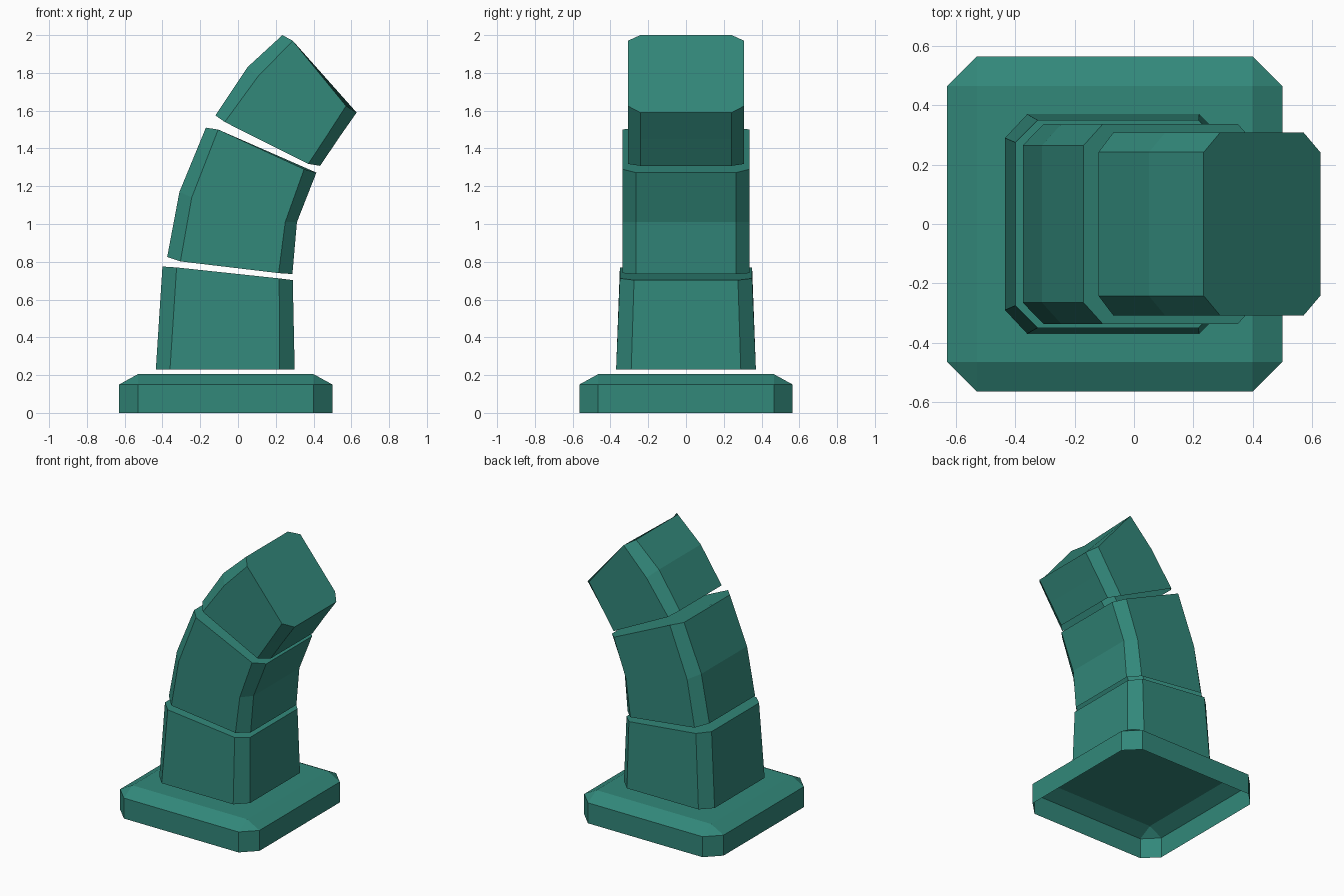
import bpy
import bmesh

if "Cube" in bpy.data.objects:
    bpy.data.objects.remove(bpy.data.objects["Cube"])

teal = bpy.data.materials.new("teal")
teal.diffuse_color = (0.032, 0.246, 0.195, 1.0)
teal.use_nodes = True
teal.node_tree.nodes["Principled BSDF"].inputs["Base Color"].default_value = teal.diffuse_color


def ring(profile, y_in, y_out):
    """Corner-cut rectangle; profile = (x, z) of left, front-left, front-right, right."""
    l, fl, fr, r = profile
    pts = [(fl, -y_out), (fr, -y_out), (r, -y_in), (r, y_in),
           (fr, y_out), (fl, y_out), (l, y_in), (l, -y_in)]
    return [(p[0], y, p[1]) for p, y in pts]


def loft(name, rings):
    """Skin the rings bottom to top, cap the top, leave the underside open."""
    bm = bmesh.new()
    rows = [[bm.verts.new(p) for p in r] for r in rings]
    for a, b in zip(rows, rows[1:]):
        for i in range(8):
            j = (i + 1) % 8
            bm.faces.new((a[i], a[j], b[j], b[i]))
    bm.faces.new(rows[-1])
    bmesh.ops.remove_doubles(bm, verts=bm.verts, dist=0.001)
    mesh = bpy.data.meshes.new(name)
    bm.to_mesh(mesh)
    bm.free()
    mesh.materials.append(teal)
    obj = bpy.data.objects.new(name, mesh)
    bpy.context.collection.objects.link(obj)


def level(xs, z):
    return [(x, z) for x in xs]


# base plate: cut corners, sloped shoulder up to a plain rectangle
plan = (-0.63, -0.53, 0.40, 0.50)
loft("base_plate", [
    ring(level(plan, 0.0), 0.465, 0.565),
    ring(level(plan, 0.15), 0.465, 0.565),
    ring(level((-0.53, -0.53, 0.40, 0.40), 0.205), 0.465, 0.465),
])

# lower block
loft("lower_segment", [
    ring(level((-0.435, -0.36, 0.22, 0.30), 0.23), 0.29, 0.37),
    ring([(-0.40, 0.775), (-0.325, 0.77), (0.218, 0.712), (0.29, 0.703)], 0.275, 0.35),
])

# middle block, bending to the right
loft("middle_segment", [
    ring([(-0.375, 0.825), (-0.305, 0.802), (0.215, 0.74), (0.288, 0.735)], 0.265, 0.337),
    ring([(-0.31, 1.17), (-0.245, 1.14), (0.25, 1.01), (0.312, 1.01)], 0.265, 0.337),
    ring([(-0.17, 1.51), (-0.105, 1.50), (0.35, 1.29), (0.415, 1.272)], 0.265, 0.337),
])

# tip block, leaning furthest
loft("tip_segment", [
    ring([(-0.12, 1.575), (-0.07, 1.54), (0.372, 1.318), (0.435, 1.308)], 0.242, 0.308),
    ring([(0.05, 1.83), (0.105, 1.78), (0.472, 1.47), (0.53, 1.45)], 0.242, 0.308),
    ring([(0.235, 2.0), (0.29, 1.97), (0.572, 1.625), (0.628, 1.59)], 0.242, 0.308),
])
